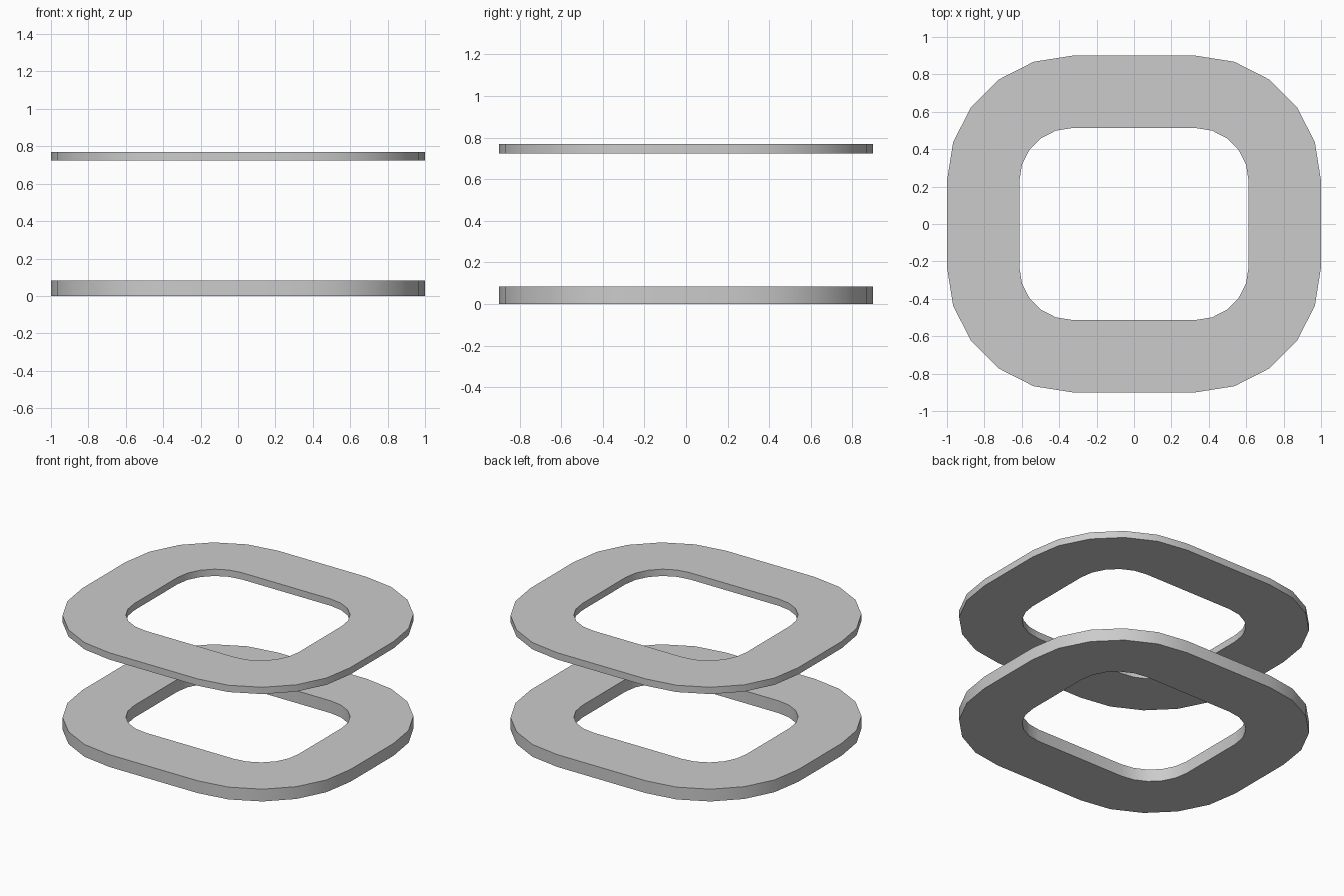
import bpy, bmesh
from math import sin, cos, pi

if "Cube" in bpy.data.objects:
    bpy.data.objects.remove(bpy.data.objects["Cube"])

CENTRE_X, CENTRE_Y = 0.33, 0.23   # corner arc centres, shared by both outlines
OUTER_R, INNER_R = 0.67, 0.283
STEPS = 5                         # segments per rounded corner


def outline(radius):
    """Rounded rectangle, counter-clockwise."""
    points = []
    for corner, (sx, sy) in enumerate([(1, 1), (-1, 1), (-1, -1), (1, -1)]):
        for i in range(STEPS + 1):
            a = (corner + i / STEPS) * pi / 2
            points.append((sx * CENTRE_X + radius * cos(a),
                           sy * CENTRE_Y + radius * sin(a)))
    return points


def ring_plate(name, z_low, z_high):
    """Flat rounded frame with vertical inner and outer walls."""
    bm = bmesh.new()
    loops = [[bm.verts.new((x, y, z)) for x, y in outline(r)]
             for r, z in [(OUTER_R, z_low), (OUTER_R, z_high),
                          (INNER_R, z_high), (INNER_R, z_low)]]
    n = len(loops[0])
    for k in range(4):
        a, b = loops[k], loops[(k + 1) % 4]
        for i in range(n):
            j = (i + 1) % n
            bm.faces.new((a[i], a[j], b[j], b[i]))
    bmesh.ops.recalc_face_normals(bm, faces=bm.faces)
    mesh = bpy.data.meshes.new(name)
    bm.to_mesh(mesh)
    bm.free()
    obj = bpy.data.objects.new(name, mesh)
    bpy.context.collection.objects.link(obj)
    # Rounded walls shade smoothly, rims stay sharp
    bpy.ops.object.select_all(action='DESELECT')
    obj.select_set(True)
    bpy.context.view_layer.objects.active = obj
    bpy.ops.object.shade_smooth_by_angle(angle=pi / 6)


# Thicker lower frame and thinner upper frame
ring_plate("lower_frame", 0.0, 0.083)
ring_plate("upper_frame", 0.724, 0.77)
